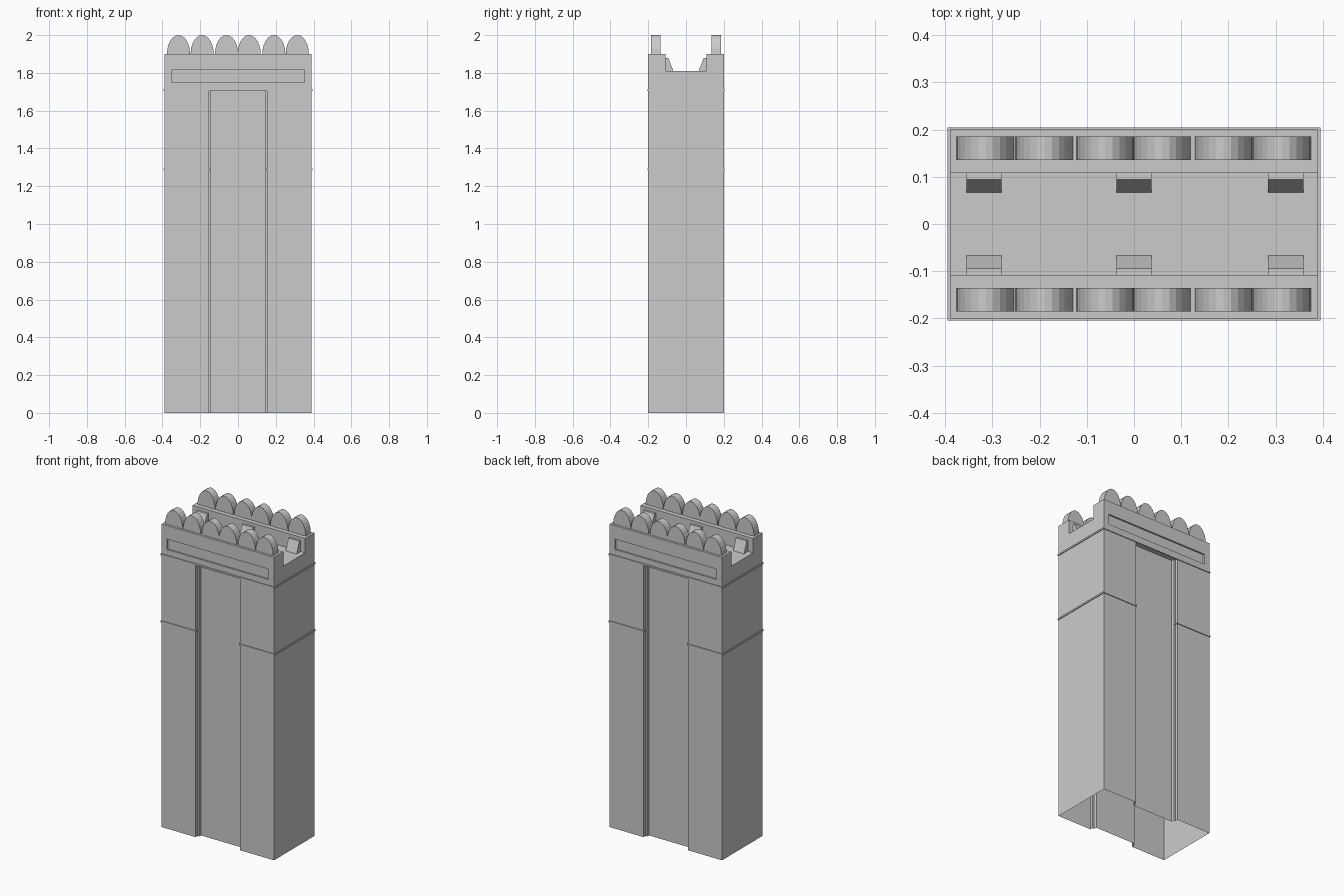
import bpy, bmesh, math
from mathutils import Vector

if "Cube" in bpy.data.objects:
    bpy.data.objects.remove(bpy.data.objects["Cube"])


def finish(name, bm):
    bmesh.ops.recalc_face_normals(bm, faces=bm.faces[:])
    me = bpy.data.meshes.new(name)
    bm.to_mesh(me)
    bm.free()
    ob = bpy.data.objects.new(name, me)
    bpy.context.collection.objects.link(ob)
    return ob


def prism(name, pts, shift):
    """Extrude a closed 3D outline along a vector."""
    bm = bmesh.new()
    f = bm.faces.new([bm.verts.new(p) for p in pts])
    ext = bmesh.ops.extrude_face_region(bm, geom=[f], use_keep_orig=True)
    moved = [g for g in ext["geom"] if isinstance(g, bmesh.types.BMVert)]
    bmesh.ops.translate(bm, verts=moved, vec=Vector(shift))
    return finish(name, bm)


def box(name, x0, x1, y0, y1, z0, z1):
    return prism(name, [(x0, y0, z0), (x1, y0, z0), (x1, y1, z0), (x0, y1, z0)],
                 (0, 0, z1 - z0))


def cut(target, cutter):
    m = target.modifiers.new("cut", 'BOOLEAN')
    m.operation, m.solver, m.object = 'DIFFERENCE', 'EXACT', cutter
    bpy.context.view_layer.objects.active = target
    bpy.ops.object.modifier_apply(modifier=m.name)
    bpy.data.objects.remove(cutter)


def band(name, path, z, closed=False, off=0.005, h=0.01):
    """Thin moulding following an axis-aligned plan path, outward on its right."""
    bm = bmesh.new()
    n = len(path)
    pts = [Vector(p) for p in path]
    rows = []
    for i, p in enumerate(pts):
        norm = Vector((0, 0))
        for a, b in ((i - 1, i), (i, i + 1)):
            if closed or (a >= 0 and b < n):
                d = (pts[b % n] - pts[a % n]).normalized()
                norm += Vector((d.y, -d.x))
        q = p + norm * off
        rows.append([bm.verts.new((v.x, v.y, zz)) for v, zz in
                     ((p, z - h / 2), (q, z - h / 2), (q, z + h / 2), (p, z + h / 2))])
    for i in range(n if closed else n - 1):
        a, b = rows[i], rows[(i + 1) % n]
        for k in range(3):
            bm.faces.new((a[k], b[k], b[k + 1], a[k + 1]))
    if not closed:
        bm.faces.new(rows[0])
        bm.faces.new(rows[-1])
    return finish(name, bm)


W, D = 0.39, 0.2

# Tower body: U-shaped end profile with an open trough along the roof
profile = [(-D, 0), (D, 0), (D, 1.9), (0.108, 1.9), (0.108, 1.81),
           (-0.108, 1.81), (-0.108, 1.9), (-D, 1.9)]
body = prism("tower_body", [(-W, y, z) for y, z in profile], (2 * W, 0, 0))

# Stepped tall niche and shallow sign panel on front and back
for s in (-1, 1):
    for hw, depth, z0, z1 in ((0.154, 0.018, -0.1, 1.71),
                              (0.142, 0.036, -0.1, 1.71),
                              (0.353, 0.010, 1.75, 1.815)):
        ya, yb = sorted((s * (D - depth), s * (D + 0.1)))
        cut(body, box("cutter", -hw, hw, ya, yb, z0, z1))

# The underside is open
bm = bmesh.new()
bm.from_mesh(body.data)
under = [f for f in bm.faces if all(v.co.z < 1e-4 for v in f.verts)]
bmesh.ops.delete(bm, geom=under, context='FACES')
bm.to_mesh(body.data)
bm.free()

# Mouldings: full ring at the lintel, two broken bands lower down
band("upper_moulding", [(-W, -D), (W, -D), (W, D), (-W, D)], 1.71, closed=True)
half = [(0.142, -0.182), (0.154, -0.182), (0.154, -D), (W, -D),
        (W, D), (0.154, D), (0.154, 0.182), (0.142, 0.182)]
band("lower_moulding_right", half, 1.29)
band("lower_moulding_left", [(-x, y) for x, y in reversed(half)], 1.29)

for s, side in ((-1, "front"), (1, "back")):
    # Rounded merlons on the parapet
    for cx in (-0.315, -0.19, -0.061, 0.059, 0.19, 0.314):
        arc = [(cx + 0.061 * math.cos(math.pi * i / 12), s * 0.136,
                1.9 + 0.1 * math.sin(math.pi * i / 12)) for i in range(13)]
        prism("merlon_" + side, arc, (0, s * 0.05, 0))
    # Sloped buttress blocks inside the trough
    for cx in (-0.318, 0.0, 0.322):
        wedge = [(0.108, 1.81), (0.108, 1.88), (0.094, 1.88), (0.067, 1.81)]
        prism("buttress_" + side, [(cx - 0.0375, s * y, z) for y, z in wedge],
              (0.075, 0, 0))
